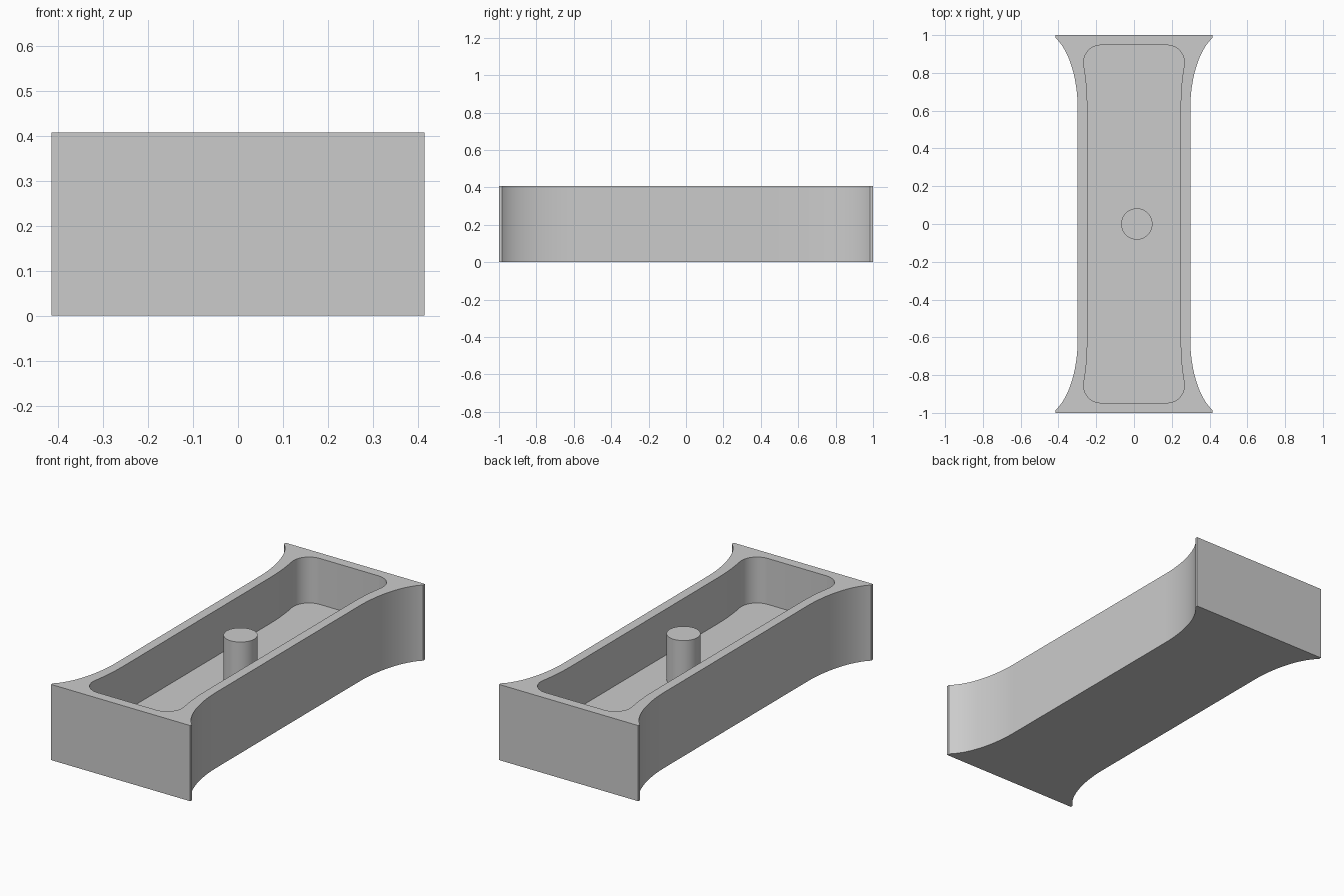
import bpy
import bmesh
from math import cos, sin, radians
from mathutils import Vector
from mathutils.geometry import interpolate_bezier

if "Cube" in bpy.data.objects:
    bpy.data.objects.remove(bpy.data.objects["Cube"], do_unlink=True)

HEIGHT, FLOOR = 0.408, 0.16

grey = bpy.data.materials.new("plain_grey")
colour = (0.6, 0.6, 0.6, 1.0)
grey.use_nodes = True
grey.diffuse_color = colour
grey.node_tree.nodes["Principled BSDF"].inputs["Base Color"].default_value = colour


def bezier(points, count):
    """Sample a planar curve given as start, two handles, end."""
    return [(p.x, p.y) for p in interpolate_bezier(*[Vector((x, y, 0)) for x, y in points], count)]


def mirror_quarter(quarter):
    """Turn the +x +y quarter into a full counter-clockwise outline."""
    half = quarter + [(-x, y) for x, y in reversed(quarter)]
    return half + [(-x, -y) for x, y in half]


def ring(bm, outline, z):
    verts = [bm.verts.new((x, y, z)) for x, y in outline]
    edges = [bm.edges.new((a, b)) for a, b in zip(verts, verts[1:] + verts[:1])]
    return verts, edges


def wall(bm, low, high):
    n = len(low)
    for i in range(n):
        j = (i + 1) % n
        bm.faces.new((low[i], low[j], high[j], high[i]))


def finish(bm, name):
    bmesh.ops.recalc_face_normals(bm, faces=bm.faces)
    mesh = bpy.data.meshes.new(name)
    bm.to_mesh(mesh)
    bm.free()
    mesh.materials.append(grey)
    obj = bpy.data.objects.new(name, mesh)
    bpy.context.collection.objects.link(obj)
    bpy.ops.object.select_all(action='DESELECT')
    obj.select_set(True)
    bpy.context.view_layer.objects.active = obj
    bpy.ops.object.shade_smooth_by_angle(angle=radians(30))
    return obj


# Outer outline: straight sides flaring out to the wide ends
outer = mirror_quarter(
    bezier([(0.298, 0.61), (0.298, 0.75), (0.335, 0.91), (0.415, 0.985)], 20)
    + [(0.415, 1.0)])

# Cavity outline: slight flare, then a rounded corner
corner = [(0.175 + 0.092 * cos(radians(a)), 0.855 + 0.092 * sin(radians(a)))
          for a in range(0, 91, 10)]
inner = mirror_quarter(
    bezier([(0.247, 0.61), (0.247, 0.70), (0.252, 0.76), (0.2656, 0.839)], 10) + corner)

# Tray body with an open cavity
bm = bmesh.new()
base, _ = ring(bm, outer, 0)
rim, rim_edges = ring(bm, outer, HEIGHT)
lip, lip_edges = ring(bm, inner, HEIGHT)
floor, _ = ring(bm, inner, FLOOR)
wall(bm, base, rim)
wall(bm, floor, lip)
bm.faces.new(base)
bm.faces.new(floor)
bmesh.ops.triangle_fill(bm, edges=rim_edges + lip_edges, use_beauty=True)
finish(bm, "tray_body")

# Round post standing on the cavity floor, flush with the rim
bm = bmesh.new()
bmesh.ops.create_cone(bm, cap_ends=True, segments=48, radius1=0.083, radius2=0.083,
                      depth=HEIGHT - FLOOR)
post = finish(bm, "centre_post")
post.location = (0.015, 0, (HEIGHT + FLOOR) / 2)
